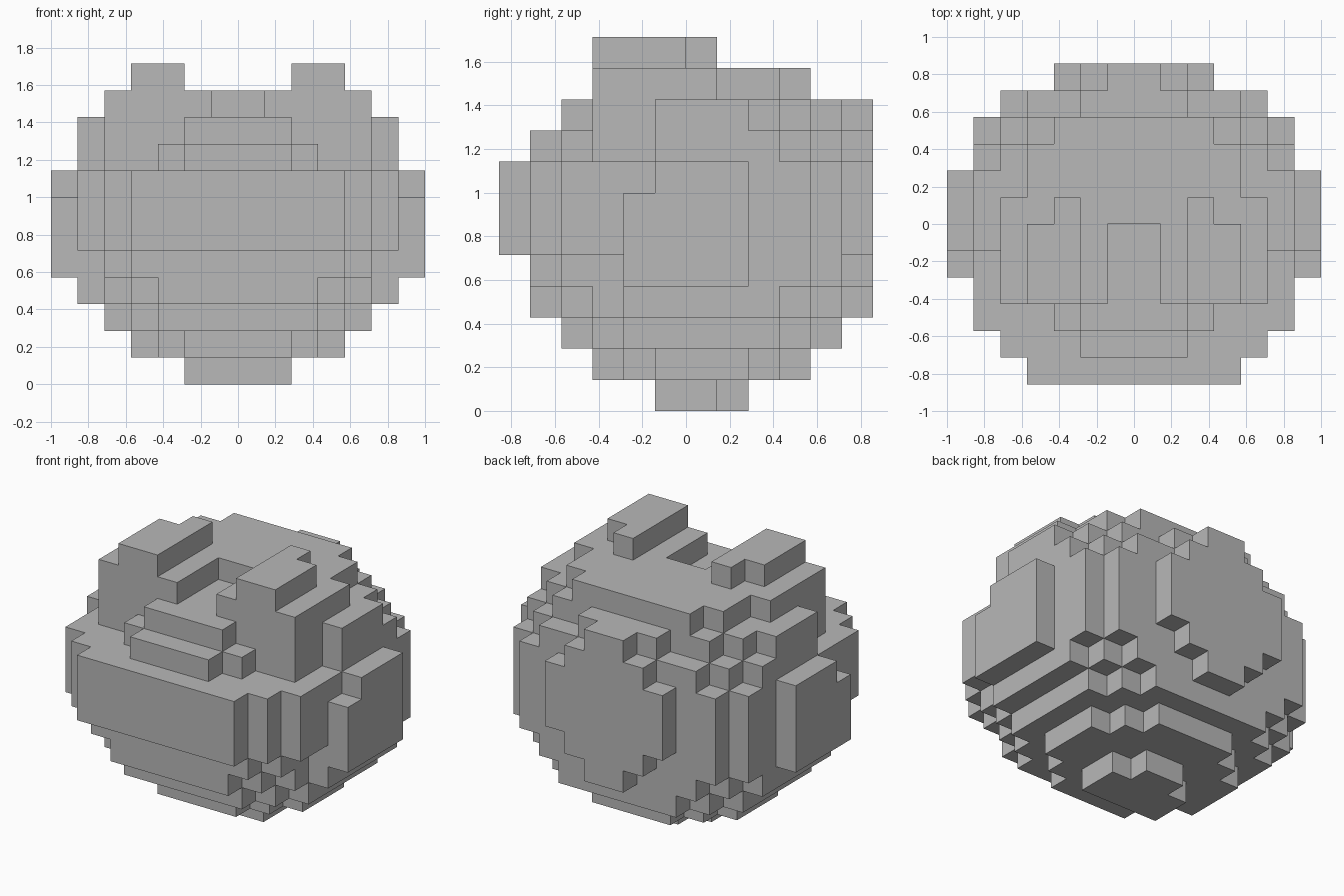
import bpy
import bmesh
from math import radians
from mathutils import Vector

cube = bpy.data.objects.get("Cube")
if cube:
    bpy.data.objects.remove(cube, do_unlink=True)

UNIT = 1 / 7  # edge length of one block

grey = bpy.data.materials.new("plain_grey")
grey.use_nodes = True
colour = (0.48, 0.48, 0.48, 1)
grey.diffuse_color = colour
grey.node_tree.nodes["Principled BSDF"].inputs["Base Color"].default_value = colour


def block(x, y, z):
    """Cells of a box, each axis given as a (start, end) pair."""
    return {(i, j, k) for i in range(*x) for j in range(*y) for k in range(*z)}


def layer(z, *slabs):
    """Stepped disc: each slab is (half width, front, back)."""
    cells = set()
    for half, front, back in slabs:
        cells |= block((-half, half), (front, back), z)
    return cells


def mirrored(cells):
    return cells | {(-1 - i, j, k) for i, j, k in cells}


def build(name, cells):
    """Skin the outside of a set of cells and merge its flat faces."""
    bm = bmesh.new()
    corners = {}

    def corner(point):
        key = tuple(round(c) for c in point)
        if key not in corners:
            corners[key] = bm.verts.new(Vector(key) * UNIT)
        return corners[key]

    for cell in cells:
        for axis in range(3):
            for side in (0, 1):
                step = Vector((0, 0, 0))
                step[axis] = 1 if side else -1
                if tuple(round(c) for c in Vector(cell) + step) in cells:
                    continue
                u, v = Vector((0, 0, 0)), Vector((0, 0, 0))
                u[(axis + 1) % 3] = 1
                v[(axis + 2) % 3] = 1
                start = Vector(cell)
                start[axis] += side
                ring = [start, start + u, start + u + v, start + v]
                if not side:
                    ring.reverse()
                bm.faces.new([corner(p) for p in ring])
    bmesh.ops.dissolve_limit(bm, angle_limit=radians(1),
                             verts=bm.verts[:], edges=bm.edges[:])
    mesh = bpy.data.meshes.new(name)
    bm.to_mesh(mesh)
    bm.free()
    mesh.materials.append(grey)
    obj = bpy.data.objects.new(name, mesh)
    bpy.context.collection.objects.link(obj)


# Rounded underside
underside = layer((0, 1), (2, -1, 1), (1, 1, 2))
underside |= layer((1, 2), (4, -1, 2), (3, -2, 3), (2, -3, 4))
underside |= layer((2, 3), (5, -2, 3), (4, -3, 4), (3, -4, 5))
underside |= layer((3, 4), (6, -2, 3), (5, -3, 4), (4, -4, 5), (3, -5, 5))
build("underside", underside)

# Wide middle with the front plate
middle = layer((4, 5), (6, -2, 4), (5, -4, 5), (4, -5, 5))
middle |= layer((5, 8), (6, -4, 4), (5, -5, 5), (4, -6, 5))
build("middle", middle)

# Upper body with the stepped front ledge
upper = layer((8, 9), (6, -1, 3), (5, -3, 4), (4, -3, 5), (3, -4, 5), (2, -5, 5))
upper |= layer((9, 10), (6, -1, 2), (5, -3, 3), (4, -3, 4), (2, -4, 5))
build("upper_body", upper)

# Crown with a notch open to the front
crown = layer((10, 11), (5, -3, 1), (4, -3, 3), (3, -3, 4))
crown -= layer((10, 11), (1, -3, 0))
build("crown", crown)

# Raised ears
ear = block((2, 4), (-3, 0), (11, 12)) | block((2, 3), (0, 1), (11, 12))
build("ears", mirrored(ear))

# Side panels
panel = block((6, 7), (-2, 2), (4, 7)) | block((6, 7), (-1, 2), (7, 8))
build("side_panels", mirrored(panel))

# Round back panel
back = set()
for half in (1, 2, 3):
    back |= layer((2 + half, 11 - half), (half, 5, 6))
build("back_panel", back)
